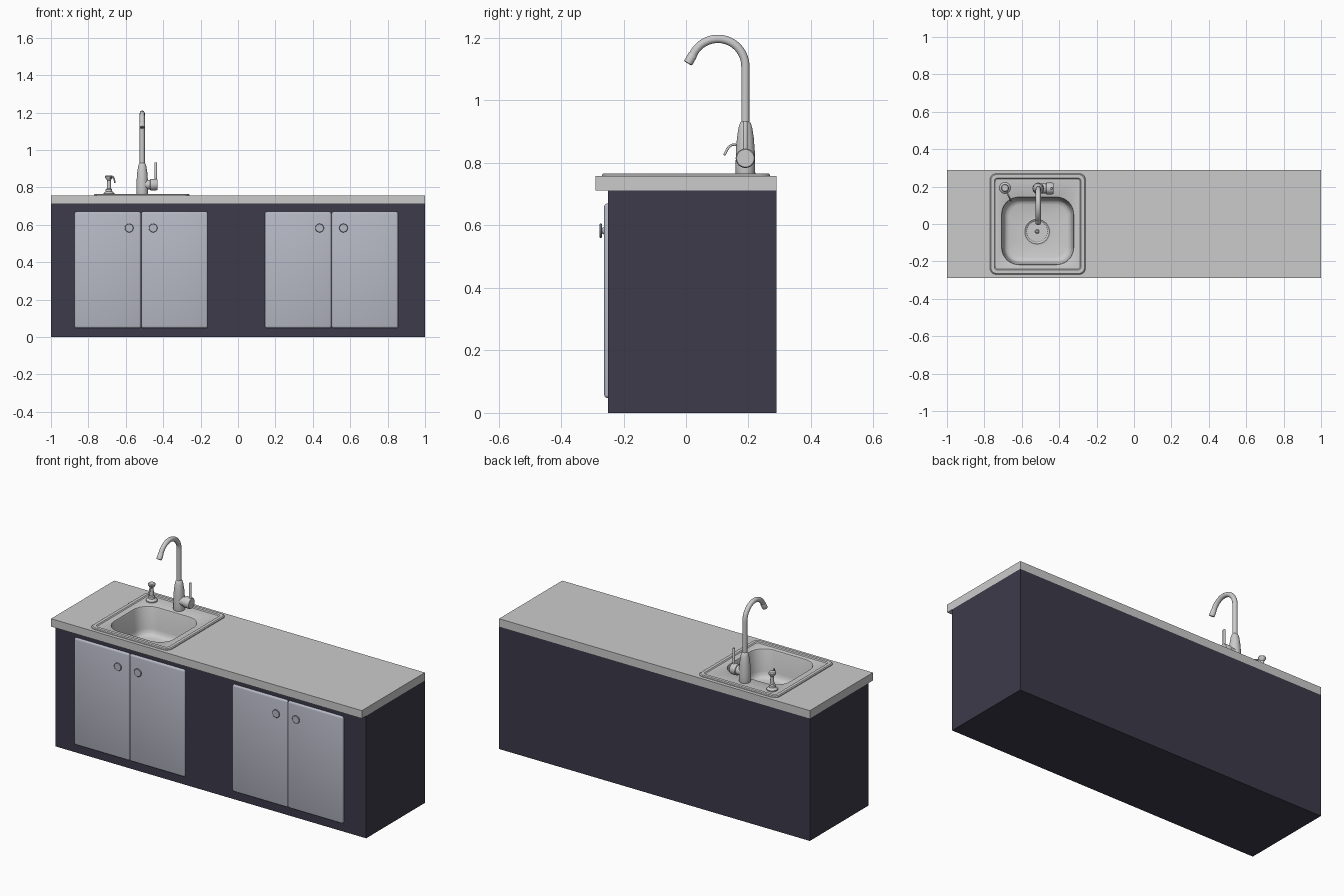
import bpy, bmesh
from math import sin, cos, pi, radians
from mathutils import Matrix, Vector

if "Cube" in bpy.data.objects:
    bpy.data.objects.remove(bpy.data.objects["Cube"])


def material(name, rgb):
    m = bpy.data.materials.new(name)
    m.diffuse_color = (*rgb, 1)
    m.use_nodes = True
    m.node_tree.nodes["Principled BSDF"].inputs["Base Color"].default_value = m.diffuse_color
    return m


DARK = material("dark_cabinet", (0.045, 0.043, 0.068))
DOOR = material("door_grey", (0.47, 0.485, 0.56))


def finish(name, bm, mat=None, smooth=True):
    bmesh.ops.recalc_face_normals(bm, faces=bm.faces)
    me = bpy.data.meshes.new(name)
    bm.to_mesh(me)
    bm.free()
    ob = bpy.data.objects.new(name, me)
    bpy.context.collection.objects.link(ob)
    if mat:
        me.materials.append(mat)
    if smooth:
        bpy.ops.object.select_all(action='DESELECT')
        ob.select_set(True)
        bpy.context.view_layer.objects.active = ob
        bpy.ops.object.shade_smooth_by_angle(angle=radians(35))
    return ob


def box(name, lo, hi, mat=None, bevel=0):
    bm = bmesh.new()
    bmesh.ops.create_cube(bm, size=1)
    for v in bm.verts:
        v.co = Vector([(a + b) / 2 + c * (b - a) for a, b, c in zip(lo, hi, v.co)])
    if bevel:
        bmesh.ops.bevel(bm, geom=bm.edges[:], offset=bevel, segments=3,
                        profile=0.5, affect='EDGES')
    return finish(name, bm, mat, bevel > 0)


def skin(bm, loops, cap_start=False, cap_end=False):
    rings = [[bm.verts.new(p) for p in loop] for loop in loops]
    for a, b in zip(rings, rings[1:]):
        n = len(a)
        for i in range(n):
            bm.faces.new((a[i], a[(i + 1) % n], b[(i + 1) % n], b[i]))
    if cap_start:
        bm.faces.new(rings[0])
    if cap_end:
        bm.faces.new(rings[-1])


def lathe(name, profile, loc, axis=(0, 0, 1), mat=None, n=32):
    # profile is (radius, distance along axis)
    bm = bmesh.new()
    skin(bm, [[(r * cos(2 * pi * i / n), r * sin(2 * pi * i / n), h) for i in range(n)]
              for r, h in profile], True, True)
    rot = Vector((0, 0, 1)).rotation_difference(Vector(axis)).to_matrix().to_4x4()
    bm.transform(Matrix.Translation(loc) @ rot)
    return finish(name, bm, mat)


def tube(name, pts, radius):
    cu = bpy.data.curves.new(name, 'CURVE')
    cu.dimensions = '3D'
    cu.bevel_depth = radius
    cu.bevel_resolution = 5
    cu.use_fill_caps = True
    s = cu.splines.new('POLY')
    s.points.add(len(pts) - 1)
    for p, co in zip(s.points, pts):
        p.co = (*co, 1)
    ob = bpy.data.objects.new(name, cu)
    bpy.context.collection.objects.link(ob)
    return ob


def rounded(cx, cy, w, h, r, z, n=8):
    pts = []
    for q, (sx, sy) in enumerate(((1, 1), (-1, 1), (-1, -1), (1, -1))):
        for i in range(n + 1):
            a = (q + i / n) * pi / 2
            pts.append((cx + sx * (w / 2 - r) + r * cos(a),
                        cy + sy * (h / 2 - r) + r * sin(a), z))
    return pts


# Cabinet and worktop, opened for the sink bowl
cabinet = box("cabinet_body", (-1, -0.25, 0), (1, 0.29, 0.712), DARK)
worktop = box("worktop", (-1, -0.29, 0.712), (1, 0.29, 0.758))
cutter = box("sink_cutter", (-0.725, -0.235, 0.54), (-0.305, 0.165, 0.9))
cutter.hide_render = True
cutter.hide_viewport = True
for ob in (cabinet, worktop):
    mod = ob.modifiers.new("sink_opening", 'BOOLEAN')
    mod.operation = 'DIFFERENCE'
    mod.object = cutter

# Two pairs of doors with round knobs
for side, cx in (("left", -0.518), ("right", 0.5)):
    for hand, s in (("a", -1), ("b", 1)):
        x0, x1 = sorted((cx + s * 0.001, cx + s * 0.356))
        box(f"door_{side}_{hand}", (x0, -0.262, 0.048), (x1, -0.235, 0.67), DOOR, 0.01)
        lathe(f"knob_{side}_{hand}",
              [(0.013, 0), (0.011, 0.004), (0.009, 0.008), (0.021, 0.009),
               (0.023, 0.011), (0.023, 0.014), (0.021, 0.016)],
              (cx + s * 0.064, -0.2605, 0.583), (0, -1, 0), DOOR)

# Sink: raised rim, recessed deck, bowl and drain seat
SX, BY = -0.515, -0.037
DX, DY = -0.518, -0.04
bm = bmesh.new()
skin(bm, [
    rounded(SX, 0, 0.512, 0.54, 0.035, 0.757),
    rounded(SX, 0, 0.510, 0.538, 0.034, 0.762),
    rounded(SX, 0, 0.500, 0.528, 0.030, 0.766),
    rounded(SX, 0, 0.464, 0.492, 0.018, 0.766),
    rounded(SX, 0, 0.454, 0.482, 0.015, 0.761),
    rounded(SX, BY, 0.394, 0.370, 0.095, 0.761),
    rounded(SX, BY, 0.386, 0.362, 0.092, 0.759),
    rounded(SX, BY, 0.380, 0.356, 0.090, 0.752),
    rounded(SX, BY, 0.366, 0.342, 0.085, 0.635),
    rounded(SX, BY, 0.356, 0.332, 0.080, 0.614),
    rounded(SX, BY, 0.336, 0.312, 0.072, 0.602),
    rounded(SX, BY, 0.305, 0.281, 0.065, 0.597),
    rounded(DX, DY, 0.150, 0.150, 0.075, 0.592),
    rounded(DX, DY, 0.140, 0.140, 0.070, 0.592),
    rounded(DX, DY, 0.110, 0.110, 0.055, 0.576),
], cap_end=True)
bmesh.ops.recalc_face_normals(bm, faces=bm.faces)
sink = finish("sink", bm)
# Open shell: make sure the rim faces up
if sum(p.normal.z * p.area for p in sink.data.polygons) < 0:
    sink.data.flip_normals()

# Drain ring, strainer ribs and hub
lathe("drain_ring", [(0.072, 0.590), (0.072, 0.595), (0.066, 0.597), (0.056, 0.590),
                     (0.054, 0.578)], (DX, DY, 0))
lathe("drain_hub", [(0.020, 0.574), (0.020, 0.584), (0.012, 0.586), (0.010, 0.598),
                    (0.006, 0.601)], (DX, DY, 0), n=20)
bm = bmesh.new()
for i in range(16):
    bmesh.ops.create_cube(bm, size=1, matrix=Matrix.Translation((DX, DY, 0.580))
                          @ Matrix.Rotation(2 * pi * i / 16, 4, 'Z')
                          @ Matrix.Translation((0.036, 0, 0))
                          @ Matrix.Diagonal((0.034, 0.006, 0.009, 1)))
finish("drain_ribs", bm, smooth=False)

# Tap: body, curved neck, nozzle
TX, TY = -0.512, 0.19
lathe("tap_body", [(0.030, 0.760), (0.031, 0.764), (0.031, 0.80), (0.030, 0.84),
                   (0.027, 0.88), (0.022, 0.912), (0.017, 0.928), (0.013, 0.932)],
      (TX, TY, 0))
R, CZ = 0.088, 1.109
arc = [(TX, TY - R + R * cos(radians(a)), CZ + R * sin(radians(a)))
       for a in range(0, 151, 6)]
direction = Vector((0, -0.5, -0.866))
end = Vector(arc[-1])
tube("tap_neck", [(TX, TY, 0.92)] + arc + [end + direction * 0.012], 0.0135)
lathe("tap_nozzle", [(0.0135, 0.006), (0.0148, 0.008), (0.0148, 0.038), (0.012, 0.040),
                     (0.011, 0.034)], end, direction)

# Mixer valve and lever on the right of the tap
lathe("mixer_valve", [(0.026, 0.01), (0.026, 0.042), (0.031, 0.044), (0.031, 0.076),
                      (0.028, 0.081)], (TX, TY, 0.815), (1, 0, 0))
lathe("mixer_lever", [(0.007, 0.82), (0.007, 0.93), (0.005, 0.934)],
      (-0.440, TY, 0), n=16)

# Soap dispenser with a hooked spout
PX, PY = -0.69, 0.193
lathe("soap_pump", [(0.030, 0.760), (0.030, 0.767), (0.025, 0.773), (0.018, 0.777),
                    (0.017, 0.790), (0.011, 0.794), (0.010, 0.838), (0.013, 0.842),
                    (0.020, 0.852), (0.021, 0.859), (0.017, 0.864)], (PX, PY, 0), n=24)
spout = [(0, 0.850), (0.022, 0.853), (0.042, 0.859), (0.053, 0.857), (0.062, 0.850),
         (0.070, 0.839), (0.077, 0.825)]
tube("soap_spout", [(PX + 0.42 * d, PY - 0.91 * d, z) for d, z in spout], 0.004)
